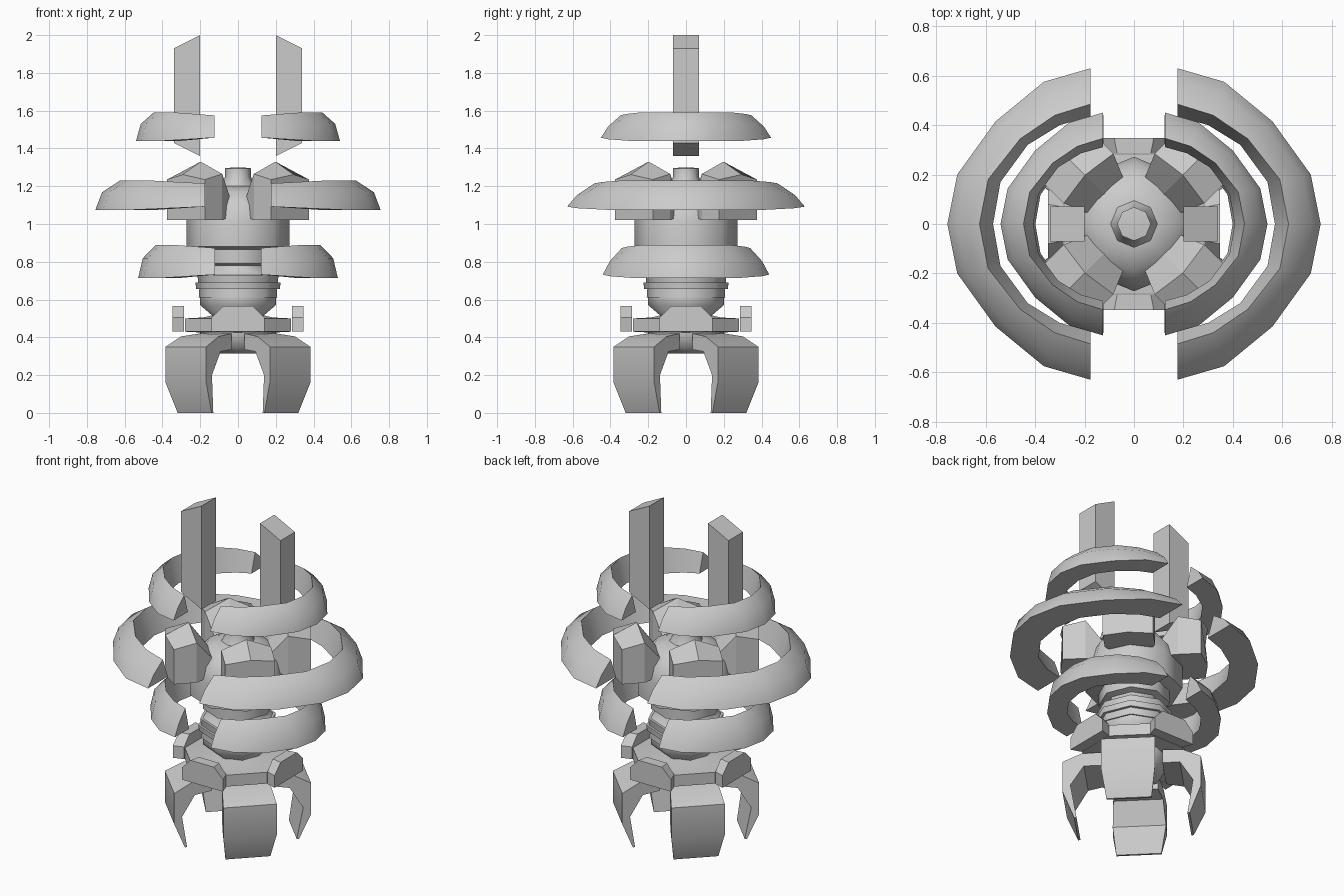
import bpy, bmesh, math
from mathutils import Matrix, Vector

if "Cube" in bpy.data.objects:
    bpy.data.objects.remove(bpy.data.objects["Cube"])

grey = bpy.data.materials.new("stone_grey")
grey.diffuse_color = (0.6, 0.6, 0.6, 1)
grey.use_nodes = True
grey.node_tree.nodes["Principled BSDF"].inputs["Base Color"].default_value = grey.diffuse_color


def finish(name, bm, smooth=None):
    bmesh.ops.remove_doubles(bm, verts=bm.verts, dist=1e-5)
    bmesh.ops.recalc_face_normals(bm, faces=bm.faces)
    me = bpy.data.meshes.new(name)
    bm.to_mesh(me)
    bm.free()
    ob = bpy.data.objects.new(name, me)
    bpy.context.collection.objects.link(ob)
    me.materials.append(grey)
    if smooth:
        bpy.ops.object.select_all(action='DESELECT')
        ob.select_set(True)
        bpy.context.view_layer.objects.active = ob
        bpy.ops.object.shade_smooth_by_angle(angle=math.radians(smooth))
    return ob


def loft(name, sections, smooth=None, matrix=None):
    """Skin a list of equal closed sections and cap both ends."""
    bm = bmesh.new()
    rows = [[bm.verts.new(p) for p in s] for s in sections]
    n = len(rows[0])
    for a, b in zip(rows, rows[1:]):
        for i in range(n):
            j = (i + 1) % n
            bm.faces.new((a[i], a[j], b[j], b[i]))
    bm.faces.new(rows[0])
    bm.faces.new(rows[-1])
    if matrix:
        bmesh.ops.transform(bm, matrix=matrix, verts=bm.verts)
    return finish(name, bm, smooth)


def revolve(name, profile, sides=8, turn=0.0, smooth=50):
    """Lathe a radius/height profile around the z axis."""
    secs = [[(r * math.cos(turn + math.tau * i / sides),
              r * math.sin(turn + math.tau * i / sides), z)
             for i in range(sides)] for r, z in profile]
    return loft(name, secs, smooth)


def spin(deg):
    return Matrix.Rotation(math.radians(deg), 4, 'Z')


# Split floating rings: plan positions of outer rim, top ridge and inner rim
outer = [(.755, 0), (.715, .2), (.56, .415), (.365, .575), (.175, .63)]
ridge = [(.625, 0), (.59, .18), (.46, .345), (.32, .44), (.175, .485)]
inner = [(.57, 0), (.54, .17), (.43, .32), (.30, .40), (.175, .435)]


def half_ring(name, scale, z0, z1, side):
    secs = []
    for k in range(-4, 5):
        i, sy = abs(k), (1 if k >= 0 else -1)
        ease = max(0, i - 2) / 2
        lo, hi = z0 + .017 * ease, z1 - .015 * ease
        o, r, n = (Vector(t[i]) * scale for t in (outer, ridge, inner))
        m = o.lerp(r, .27 + .1 * ease)
        zm = lo + (hi - lo) * (.6 - .1 * ease)
        secs.append([(side * p.x, sy * p.y, z)
                     for p, z in ((o, lo), (m, zm), (r, hi), (n, lo))])
    loft(name, secs, 40)


for side, label in ((-1, "left"), (1, "right")):
    half_ring("upper_ring_" + label, .715, 1.44, 1.59, side)
    half_ring("middle_ring_" + label, 1.0, 1.075, 1.23, side)
    half_ring("lower_ring_" + label, .70, .715, .888, side)
    # Tall floating prongs with slanted ends
    prong = [(.2, 1.36), (.34, 1.43), (.34, 1.93), (.2, 2.0)]
    loft("prong_" + label,
         [[(side * x, y, z) for x, z in prong] for y in (-.07, .07)])

# Central body with dome and post
revolve("core_body", [(.18, .86), (.272, .88), (.272, 1.02), (.25, 1.10),
                      (.19, 1.17), (.1, 1.2)])
revolve("core_post", [(.1, 1.19), (.068, 1.25), (.068, 1.295), (.04, 1.298)])

# Neck and stacked coils
revolve("neck", [(.2, .87), (.2, .79), (.16, .78), (.16, .77), (.2, .73)])
revolve("coils", [(.215, .73), (.21, .69), (.225, .69), (.222, .655),
                  (.205, .655), (.208, .61), (.2, .61), (.2, .57),
                  (.13, .51), (.13, .48)])

# Base plate and hub
revolve("base_plate", [(.13, .52), (.2, .505), (.305, .50), (.305, .43), (.2, .425)],
        turn=math.pi / 8, smooth=30)
revolve("hub", [(.2, .44), (.2, .41), (.17, .34), (.1, .315)])

# Upright brackets on the four sides of the base
tab = [(-.14, .43), (.14, .43), (.14, .505), (.08, .565), (-.08, .565), (-.14, .505)]
for k in range(4):
    loft(f"bracket_{k + 1}", [[(r, y * w, z) for y, z in tab]
                              for r, w in ((.285, .85), (.348, 1))],
         matrix=spin(90 * k))

# Diagonal gabled blocks around the core
for k in range(4):
    secs = []
    for r, tip, w, eave, top in ((.39, .025, .142, 1.235, 1.262),
                                 (.26, .02, .142, 1.265, 1.33)):
        secs.append([(r, -w, 1.02), (r + tip, 0, 1.02), (r, w, 1.02),
                     (r, w, eave), (r + tip, 0, top), (r, -w, eave)])
    # Inner end meets the dome lower down
    secs.append([(.16, -.1, 1.04), (.16, 0, 1.04), (.16, .1, 1.04),
                 (.16, .1, 1.14), (.16, 0, 1.16), (.16, -.1, 1.14)])
    loft(f"gabled_block_{k + 1}", secs, matrix=spin(45 + 90 * k))

# Diagonal claw legs: radius, height and half width around the profile
leg = [(.325, 0, .127), (.39, .16, .152), (.39, .35, .152), (.285, .405, .14),
       (.17, .42, .12), (.17, .335, .12), (.27, .325, .14), (.345, .2, .15),
       (.312, 0, .127)]
for k in range(4):
    loft(f"leg_{k + 1}", [[(r, s * w, z) for r, z, w in leg] for s in (-1, 1)],
         30, spin(45 + 90 * k))
